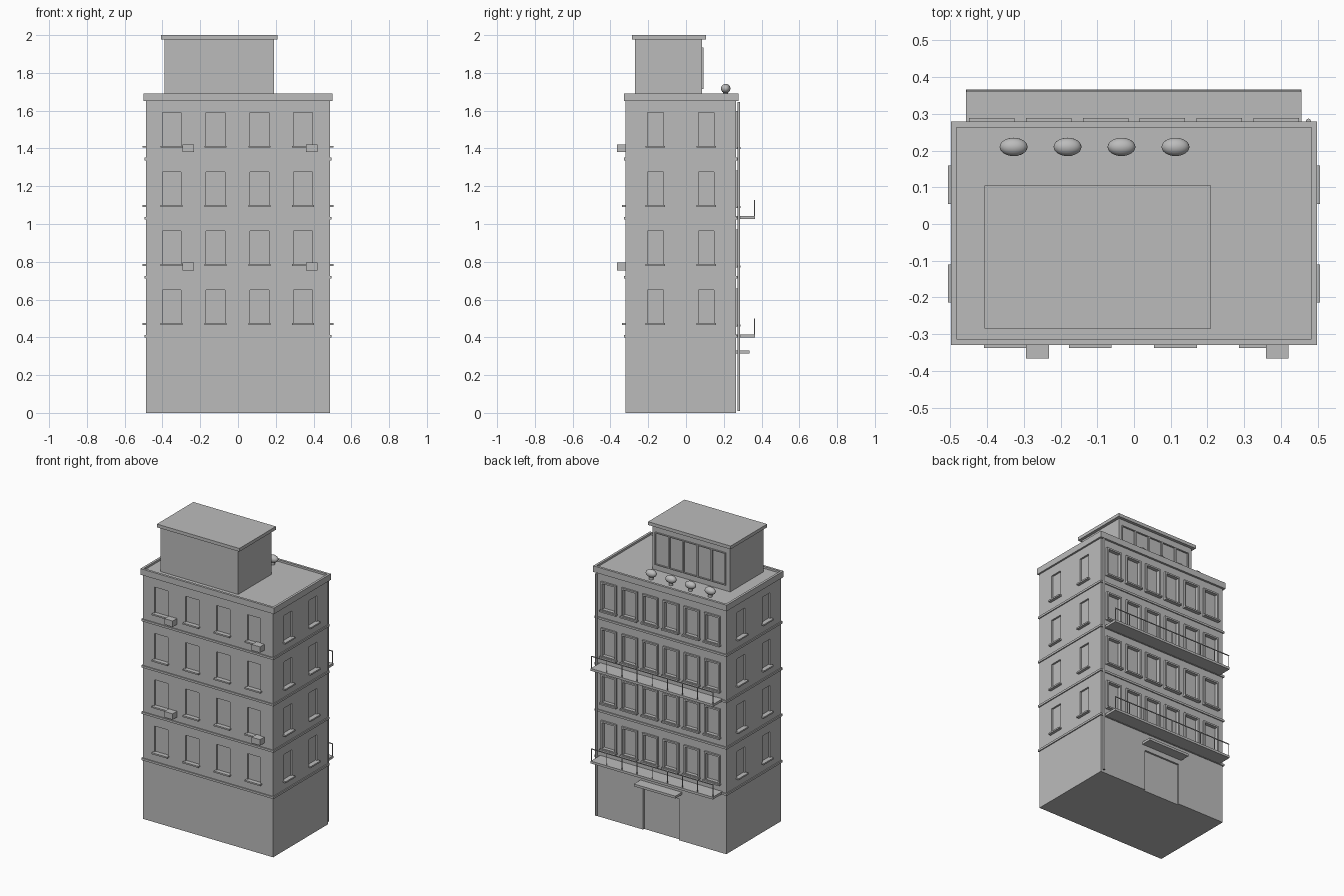
import bpy, bmesh, math
from mathutils import Matrix, Vector

if "Cube" in bpy.data.objects:
    bpy.data.objects.remove(bpy.data.objects["Cube"])

grey = bpy.data.materials.new("plaster_grey")
grey.diffuse_color = (0.5, 0.5, 0.5, 1)
grey.use_nodes = True
grey.node_tree.nodes["Principled BSDF"].inputs["Base Color"].default_value = grey.diffuse_color


def finish(name, bm):
    mesh = bpy.data.meshes.new(name)
    bm.to_mesh(mesh)
    bm.free()
    mesh.materials.append(grey)
    ob = bpy.data.objects.new(name, mesh)
    bpy.context.collection.objects.link(ob)
    return ob


def boxes(name, items):
    """One object from (x0, x1, y0, y1, z0, z1) boxes."""
    bm = bmesh.new()
    for x0, x1, y0, y1, z0, z1 in items:
        mid = Vector((x0 + x1, y0 + y1, z0 + z1)) / 2
        size = Matrix.Diagonal((x1 - x0, y1 - y0, z1 - z0, 1))
        bmesh.ops.create_cube(bm, size=1, matrix=Matrix.Translation(mid) @ size)
    return finish(name, bm)


def frame(cx, w, y0, y1, z0, z1, t):
    """Four bars around an opening in a back wall."""
    a, b = cx - w / 2, cx + w / 2
    return [(a, a + t, y0, y1, z0, z1), (b - t, b, y0, y1, z0, z1),
            (a + t, b - t, y0, y1, z0, z0 + t), (a + t, b - t, y0, y1, z1 - t, z1)]


HX, FRONT, BACK = 0.487, -0.32, 0.265
FLOORS = [0.47 + 0.313 * i for i in range(4)]      # sill heights
FRONT_X = [-0.351, -0.119, 0.113, 0.344]
SIDE_Y = [-0.162, 0.107]
BACK_X = [-0.387 + 0.1548 * i for i in range(6)]

# Walls with shallow window and door recesses
walls = boxes("walls", [(-HX, HX, FRONT, BACK, 0, 1.65)])
D = 0.012
cuts = [(-0.135, 0.135, BACK - D, BACK + 0.05, -0.05, 0.28)]
sills = []
back_frames = []
for z in FLOORS:
    top = z + 0.18
    for x in FRONT_X:
        cuts.append((x - 0.05, x + 0.05, FRONT - 0.05, FRONT + D, z, top))
        sills.append((x - 0.058, x + 0.058, FRONT - 0.018, FRONT + D, z - 0.005, z + 0.005))
    for y in SIDE_Y:
        for s in (-1, 1):
            a, b = sorted((s * (HX - D), s * (HX + 0.05)))
            cuts.append((a, b, y - 0.042, y + 0.042, z, top))
            a, b = sorted((s * (HX - D), s * 0.506))
            sills.append((a, b, y - 0.052, y + 0.052, z - 0.005, z + 0.005))
    for x in BACK_X:
        cuts.append((x - 0.05, x + 0.05, BACK - D, BACK + 0.05, z, top))
        back_frames += frame(x, 0.116, BACK - D, BACK + 0.012, z - 0.008, top + 0.008, 0.011)
        sills.append((x - 0.062, x + 0.062, BACK - D, BACK + 0.024, z - 0.012, z - 0.002))
cutter = boxes("recess_cutter", cuts)
mod = walls.modifiers.new("recesses", 'BOOLEAN')
mod.object = cutter
mod.solver = 'EXACT'
bpy.context.view_layer.objects.active = walls
bpy.ops.object.modifier_apply(modifier=mod.name)
bpy.data.objects.remove(cutter)
boxes("window_sills", sills)
boxes("back_window_frames", back_frames)

# Thin bands at each storey
boxes("storey_bands", [(-0.494, 0.494, FRONT - 0.007, BACK + 0.007, z - 0.007, z + 0.007)
                       for z in (0.405, 0.718, 1.031, 1.344)])

# Roof slab with a raised rim
X, Y0, Y1, R = 0.499, -0.329, 0.279, 0.016
boxes("roof_slab", [(-X, X, Y0, Y1, 1.65, 1.678)])
boxes("roof_rim", [(-X, X, Y0, Y0 + R, 1.678, 1.691), (-X, X, Y1 - R, Y1, 1.678, 1.691),
                   (-X, -X + R, Y0 + R, Y1 - R, 1.678, 1.691),
                   (X - R, X, Y0 + R, Y1 - R, 1.678, 1.691)])

# Rooftop room, its cap and glazed back wall
boxes("rooftop_room", [(-0.39, 0.19, -0.27, 0.085, 1.678, 1.98)])
boxes("rooftop_cap", [(-0.407, 0.21, -0.285, 0.105, 1.978, 2.0)])
glazing = []
for i in range(5):
    glazing += frame(0.117 - 0.106 * i, 0.106, 0.08, 0.093, 1.715, 1.935, 0.006)
boxes("rooftop_glazing", glazing)

# Balconies with open rails
boxes("balcony_slabs", [(-0.457, 0.456, BACK - 0.01, 0.366, z, z + 0.016) for z in (0.4, 1.026)])
rails = []
for z in (0.416, 1.042):
    rails.append((-0.456, 0.455, 0.36, 0.365, z + 0.079, z + 0.084))
    for i in range(9):
        x = -0.456 + i * 0.1133
        rails.append((x, x + 0.004, 0.36, 0.364, z, z + 0.08))
boxes("balcony_rails", rails)

# Entrance canopy and cooling units
boxes("entrance_canopy", [(-0.155, 0.155, BACK - 0.01, 0.335, 0.314, 0.33)])
boxes("cooling_units", [(x - 0.031, x + 0.031, -0.366, FRONT + 0.005, z - 0.02, z + 0.02)
                        for x in (-0.263, 0.39) for z in (0.775, 1.402)])

# Drain pipe at the back corner
bm = bmesh.new()
bmesh.ops.create_cone(bm, cap_ends=True, segments=12, radius1=0.007, radius2=0.007, depth=1.635,
                      matrix=Matrix.Translation((0.475, 0.28, 0.8275)))
finish("drain_pipe", bm)

# Rounded roof vents on short stems
bm = bmesh.new()
for i in range(4):
    x = -0.328 + 0.147 * i
    bmesh.ops.create_uvsphere(bm, u_segments=24, v_segments=12, radius=1,
                              matrix=Matrix.Translation((x, 0.21, 1.717)) @ Matrix.Diagonal((0.038, 0.025, 0.025, 1)))
    bmesh.ops.create_cone(bm, cap_ends=True, segments=12, radius1=0.013, radius2=0.013, depth=0.03,
                          matrix=Matrix.Translation((x, 0.21, 1.69)))
vents = finish("roof_vents", bm)
for name in ("roof_vents", "drain_pipe"):
    ob = bpy.data.objects[name]
    bpy.ops.object.select_all(action='DESELECT')
    ob.select_set(True)
    bpy.context.view_layer.objects.active = ob
    bpy.ops.object.shade_smooth_by_angle(angle=math.radians(40))
